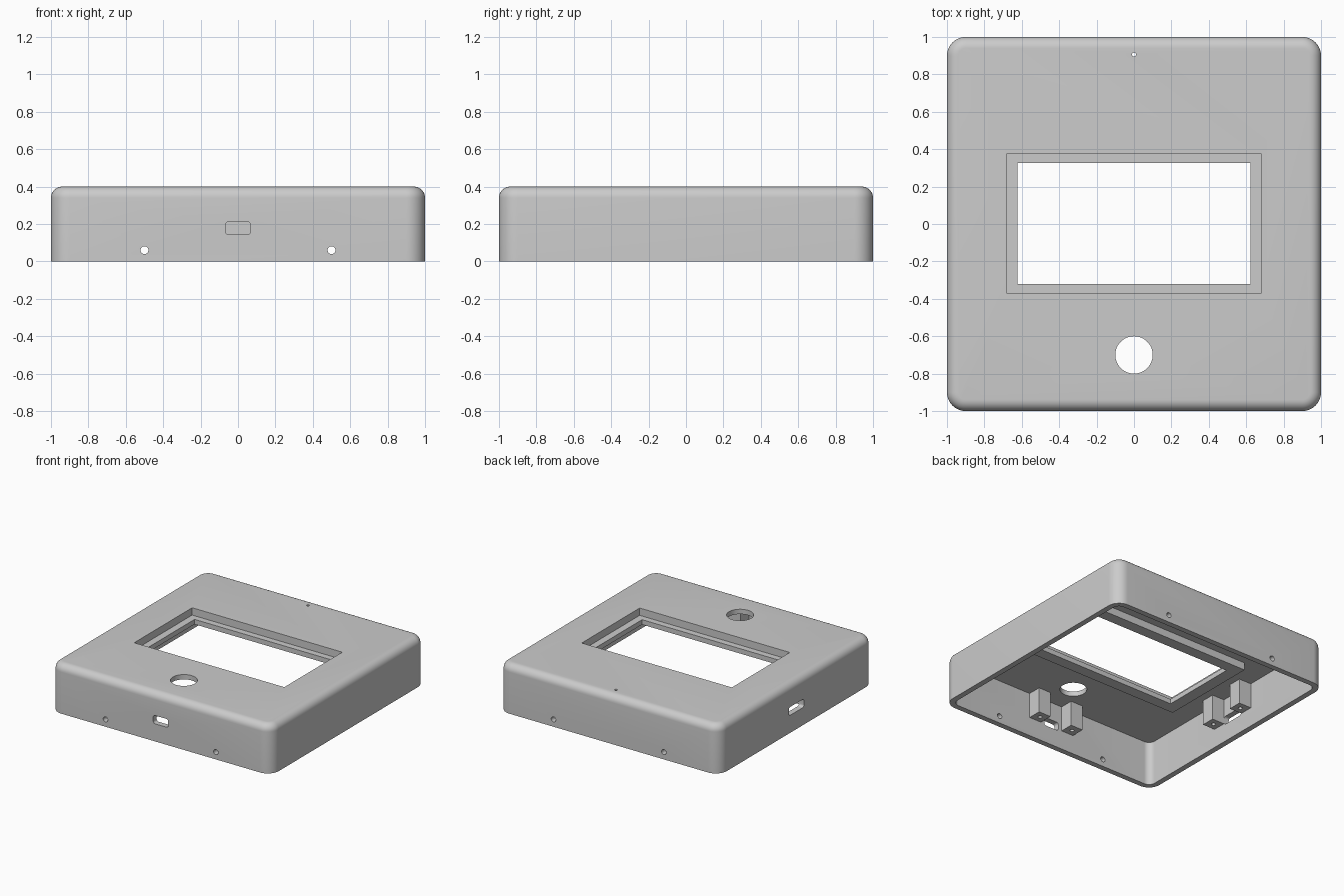
import bpy, bmesh, math
from mathutils import Matrix, Vector

old = bpy.data.objects.get("Cube")
if old:
    bpy.data.objects.remove(old, do_unlink=True)

grey = bpy.data.materials.new("plain grey")
grey.use_nodes = True
GREY = (0.6, 0.6, 0.6, 1)
grey.diffuse_color = GREY
grey.node_tree.nodes["Principled BSDF"].inputs["Base Color"].default_value = GREY


def make(name, bm, matrix=None):
    if matrix:
        bmesh.ops.transform(bm, matrix=matrix, verts=bm.verts)
    bmesh.ops.recalc_face_normals(bm, faces=bm.faces)
    mesh = bpy.data.meshes.new(name)
    bm.to_mesh(mesh)
    bm.free()
    mesh.materials.append(grey)
    ob = bpy.data.objects.new(name, mesh)
    bpy.context.collection.objects.link(ob)
    return ob


def block(name, lo, hi, radius=0, fillet=0, matrix=None):
    """Box with optional rounded upright corners and a rounded top rim."""
    lo, hi = Vector(lo), Vector(hi)
    bm = bmesh.new()
    bmesh.ops.create_cube(bm, size=1)
    for v in bm.verts:
        v.co = [(a + b) / 2 + c * (b - a) for a, b, c in zip(lo, hi, v.co)]
    if radius:
        upright = [e for e in bm.edges
                   if abs(e.verts[0].co.z - e.verts[1].co.z) > 1e-4]
        bmesh.ops.bevel(bm, geom=upright, offset=radius, segments=10,
                        profile=0.5, affect='EDGES')
    if fillet:
        rim = [e for e in bm.edges
               if all(v.co.z > hi.z - 1e-4 for v in e.verts)]
        bmesh.ops.bevel(bm, geom=rim, offset=fillet, segments=8,
                        profile=0.5, affect='EDGES')
    return make(name, bm, matrix)


def rod(name, center, radius, depth, axis='Z', sides=32):
    bm = bmesh.new()
    bmesh.ops.create_cone(bm, cap_ends=True, segments=sides, radius1=radius,
                          radius2=radius, depth=depth)
    turn = Matrix.Rotation(math.pi / 2, 4, 'X') if axis == 'Y' else Matrix()
    return make(name, bm, Matrix.Translation(center) @ turn)


def combine(target, tool, operation):
    mod = target.modifiers.new(operation.lower(), 'BOOLEAN')
    mod.operation = operation
    mod.solver = 'EXACT'
    mod.object = tool
    bpy.ops.object.select_all(action='DESELECT')
    bpy.context.view_layer.objects.active = target
    target.select_set(True)
    bpy.ops.object.modifier_apply(modifier=mod.name)
    bpy.data.objects.remove(tool, do_unlink=True)


WALL = 0.955      # inner face of the side walls
CEIL = 0.36       # underside of the top plate
POST_END = 0.155
PORT_Z = 0.178

# Hollow shell
shell = block("enclosure_shell", (-1, -1, 0), (1, 1, 0.4), 0.1, 0.06)
combine(shell, block("cavity", (-WALL, -WALL, -0.1), (WALL, WALL, CEIL), 0.055),
        'DIFFERENCE')

# Screen frame below the top plate
combine(shell, block("screen_frame", (-0.72, -0.412, 0.3), (0.72, 0.418, 0.38)),
        'UNION')

# Mounting posts beside each port, with screw holes
spots = [(s * 0.155, -0.9) for s in (-1, 1)] + [(-0.9, s * 0.155) for s in (-1, 1)]
for x, y in spots:
    lo, hi = [x - 0.055, y - 0.055, POST_END], [x + 0.055, y + 0.055, 0.38]
    axis = 1 if y < -0.5 else 0
    lo[axis] = -0.975
    combine(shell, block("post", lo, hi), 'UNION')
for x, y in spots:
    combine(shell, rod("screw_hole", (x, y, POST_END), 0.016, 0.24, sides=16),
            'DIFFERENCE')

# Screen recess and window
combine(shell, block("recess", (-0.68, -0.372, 0.34), (0.68, 0.378, 0.5)), 'DIFFERENCE')
combine(shell, block("window", (-0.622, -0.32, 0.2), (0.622, 0.326, 0.5)), 'DIFFERENCE')

# Round button opening and pin hole in the top
combine(shell, rod("button_hole", (0, -0.7, 0.4), 0.1, 0.3, sides=48), 'DIFFERENCE')
combine(shell, rod("pin_hole", (0, 0.905, 0.4), 0.011, 0.3, sides=16), 'DIFFERENCE')

# Fixing holes through the front and back walls
for x in (-0.5, 0.5):
    for y in (-1, 1):
        combine(shell, rod("fixing_hole", (x, y, 0.06), 0.021, 0.3, 'Y'), 'DIFFERENCE')

# Port slots in the front and right walls
stand = Matrix.Rotation(math.pi / 2, 4, 'X')
for half, turn in ((0.068, 0), (0.098, -math.pi / 2)):
    place = (Matrix.Rotation(turn, 4, 'Z') @ Matrix.Translation((0, 0, PORT_Z)) @ stand)
    combine(shell, block("port_slot", (-half, -0.034, 0.93), (half, 0.034, 1.1),
                         0.018, matrix=place), 'DIFFERENCE')

bpy.ops.object.select_all(action='DESELECT')
shell.select_set(True)
bpy.context.view_layer.objects.active = shell
bpy.ops.object.shade_smooth_by_angle(angle=math.radians(30))
